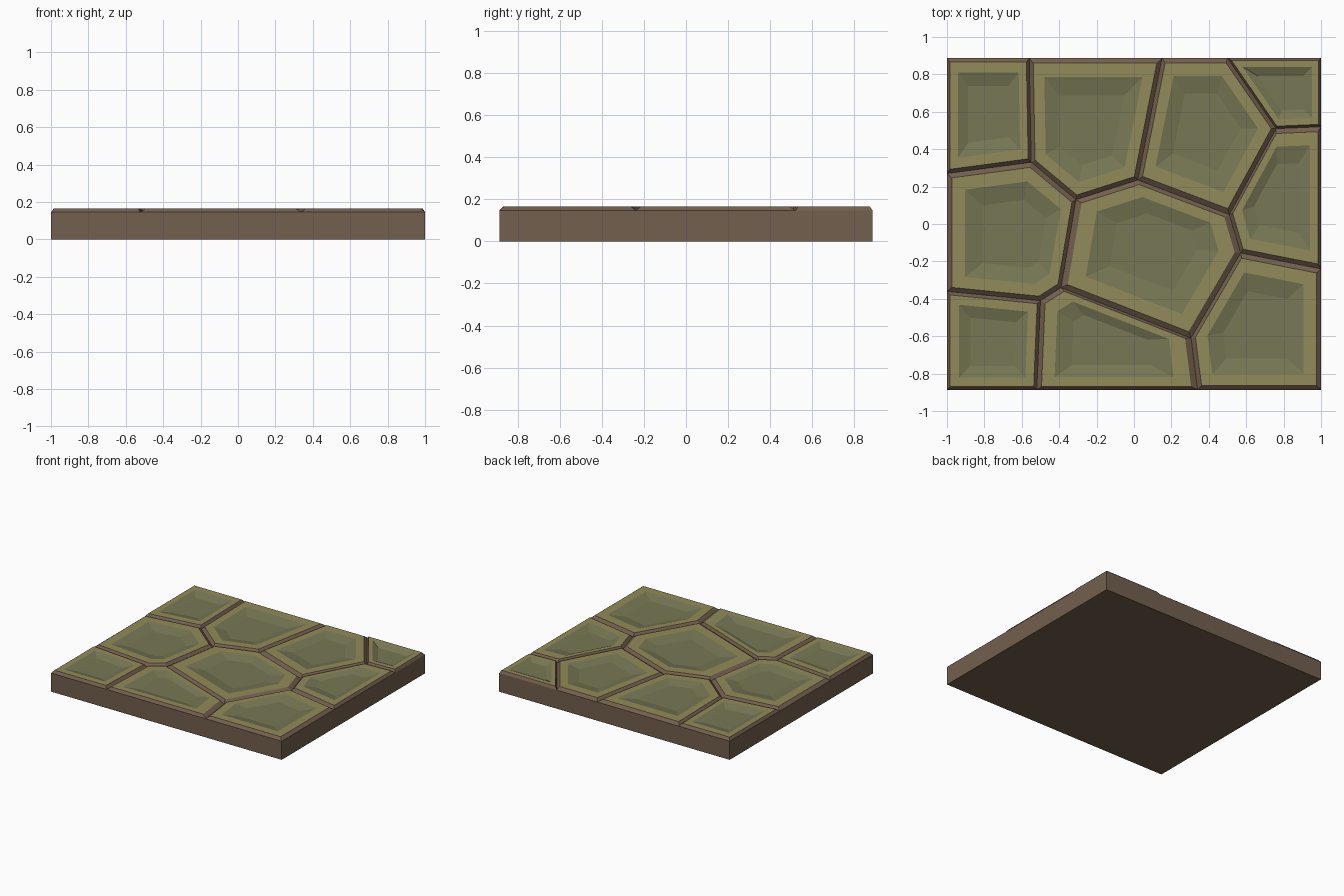
import bpy, bmesh
from mathutils import Vector

if "Cube" in bpy.data.objects:
    bpy.data.objects.remove(bpy.data.objects["Cube"])

W, D = 1.0, 0.887          # half width, half depth
Z_BASE, Z_TOP, Z_PIT = 0.146, 0.166, 0.147


def material(name, rgb):
    m = bpy.data.materials.new(name)
    m.diffuse_color = (*rgb, 1)
    m.use_nodes = True
    m.node_tree.nodes["Principled BSDF"].inputs["Base Color"].default_value = m.diffuse_color
    return m


earth = material("brown_earth", (0.17, 0.115, 0.075))
rim = material("olive_rim", (0.29, 0.26, 0.10))
hollow = material("green_hollow", (0.185, 0.185, 0.09))


def add_object(name, bm, mats):
    me = bpy.data.meshes.new(name)
    bm.to_mesh(me)
    bm.free()
    for m in mats:
        me.materials.append(m)
    ob = bpy.data.objects.new(name, me)
    bpy.context.collection.objects.link(ob)
    return ob


# Slab body: open box, closed on top by the stones
bm = bmesh.new()
bmesh.ops.create_cube(bm, size=1)
for v in bm.verts:
    v.co = (v.co.x * 2 * W, v.co.y * 2 * D, (v.co.z + 0.5) * Z_BASE)
top = [f for f in bm.faces if f.normal.z > 0.5]
bmesh.ops.delete(bm, geom=top, context='FACES_ONLY')
add_object("slab_body", bm, [earth])

# Junctions of the grooves, inside and along the border
P = {
    "a": (-0.55, 0.33), "b": (-0.31, 0.13), "c": (0.02, 0.235),
    "d": (0.51, 0.05), "e": (0.76, 0.51), "f": (0.57, -0.155),
    "g": (0.305, -0.61), "h": (-0.39, -0.34), "i": (-0.50, -0.41),
    "l1": (-W, 0.27), "l2": (-W, -0.36), "r1": (W, 0.52), "r2": (W, -0.24),
    "t1": (-0.56, D), "t2": (0.15, D), "t3": (0.50, D),
    "b1": (-0.52, -D), "b2": (0.34, -D),
    "tl": (-W, D), "tr": (W, D), "bl": (-W, -D), "br": (W, -D),
}
# Each stone lists its corners counter-clockwise
CELLS = ["l1 a t1 tl", "a b c t2 t1", "c d e t3 t2", "t3 e r1 tr",
         "e d f r2 r1", "l2 i h b a l1", "b h g f d c", "bl b1 i l2",
         "i b1 b2 g h", "g b2 br r2 f"]
# Rings from groove to hollow floor: scale about the centre, height
RINGS = [(1.0, Z_BASE), (0.93, Z_TOP), (0.74, Z_TOP), (0.49, Z_PIT)]


def stone(index, cell):
    pts = [Vector((*P[k], 0)) for k in cell.split()]
    c = sum(pts, Vector()) / len(pts)
    bm = bmesh.new()
    loops = []
    for s, z in RINGS:
        loops.append([bm.verts.new(c + (p - c) * s + Vector((0, 0, z))) for p in pts])
    n = len(pts)
    for r in range(len(RINGS) - 1):
        for k in range(n):
            j = (k + 1) % n
            f = bm.faces.new((loops[r][k], loops[r][j], loops[r + 1][j], loops[r + 1][k]))
            f.material_index = r
    bm.faces.new(loops[-1]).material_index = 2
    add_object(f"paving_stone_{index}", bm, [earth, rim, hollow])


for number, cell in enumerate(CELLS, 1):
    stone(number, cell)
